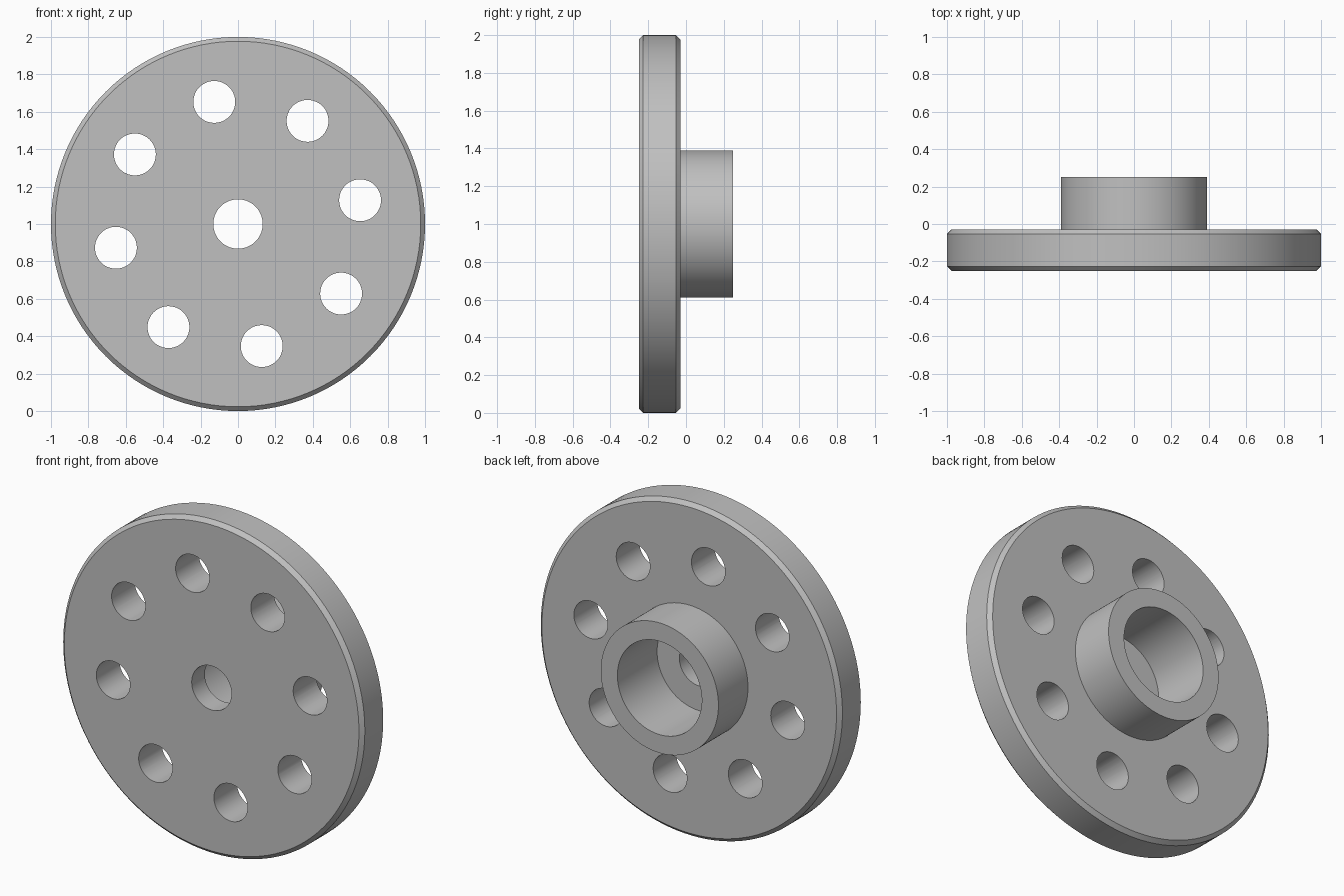
import bpy
import bmesh
from math import cos, sin, radians, tau
from mathutils import Matrix, Vector

cube = bpy.data.objects.get("Cube")
if cube:
    bpy.data.objects.remove(cube)

SEGMENTS = 128
CENTRE_Z = 1.0

# Plate
PLATE_R, FRONT, PLATE_BACK, CHAMFER = 1.0, -0.25, -0.03, 0.023
# Hub and its stepped bore
HUB_R, HUB_BACK = 0.39, 0.25
BORE_R, BORE_FLOOR, SHAFT_R = 0.28, -0.126, 0.132
# Bolt holes
HOLE_COUNT, HOLE_R, HOLE_RING_R, HOLE_START = 8, 0.112, 0.665, radians(11)

grey = bpy.data.materials.new("metal_grey")
grey.use_nodes = True
colour = (0.53, 0.53, 0.53, 1.0)
grey.diffuse_color = colour
grey.node_tree.nodes["Principled BSDF"].inputs["Base Color"].default_value = colour


def make_object(name, bm):
    bmesh.ops.recalc_face_normals(bm, faces=bm.faces)
    mesh = bpy.data.meshes.new(name)
    bm.to_mesh(mesh)
    bm.free()
    mesh.materials.append(grey)
    obj = bpy.data.objects.new(name, mesh)
    bpy.context.collection.objects.link(obj)
    return obj


def lathe(name, profile):
    """Turn a closed (radius, y) profile about the y axis."""
    bm = bmesh.new()
    rings = []
    for i in range(SEGMENTS):
        a = tau * i / SEGMENTS
        rings.append([bm.verts.new((r * cos(a), y, CENTRE_Z + r * sin(a)))
                      for r, y in profile])
    for i, ring in enumerate(rings):
        after = rings[(i + 1) % SEGMENTS]
        for j in range(len(profile)):
            k = (j + 1) % len(profile)
            bm.faces.new((ring[j], ring[k], after[k], after[j]))
    return make_object(name, bm)


# Chamfered plate with raised hub and stepped bore
flange = lathe("hub_flange", [
    (SHAFT_R, FRONT),
    (PLATE_R - CHAMFER, FRONT),
    (PLATE_R, FRONT + CHAMFER),
    (PLATE_R, PLATE_BACK - CHAMFER),
    (PLATE_R - CHAMFER, PLATE_BACK),
    (HUB_R, PLATE_BACK),
    (HUB_R, HUB_BACK),
    (BORE_R, HUB_BACK),
    (BORE_R, BORE_FLOOR),
    (SHAFT_R, BORE_FLOOR),
])

# Ring of bolt hole cutters
bm = bmesh.new()
for i in range(HOLE_COUNT):
    a = HOLE_START + tau * i / HOLE_COUNT
    place = Vector((HOLE_RING_R * cos(a), 0, CENTRE_Z + HOLE_RING_R * sin(a)))
    bmesh.ops.create_cone(
        bm, cap_ends=True, segments=48, radius1=HOLE_R, radius2=HOLE_R, depth=1,
        matrix=Matrix.Translation(place) @ Matrix.Rotation(radians(90), 4, "X"))
cutter = make_object("bolt_hole_cutter", bm)
cutter.hide_render = True

# Drill the holes
drill = flange.modifiers.new("bolt_holes", "BOOLEAN")
drill.operation = "DIFFERENCE"
drill.solver = "EXACT"
drill.object = cutter
bpy.ops.object.select_all(action="DESELECT")
flange.select_set(True)
bpy.context.view_layer.objects.active = flange
bpy.ops.object.modifier_apply(modifier=drill.name)
bpy.data.objects.remove(cutter)

bpy.ops.object.shade_smooth_by_angle(angle=radians(30))
